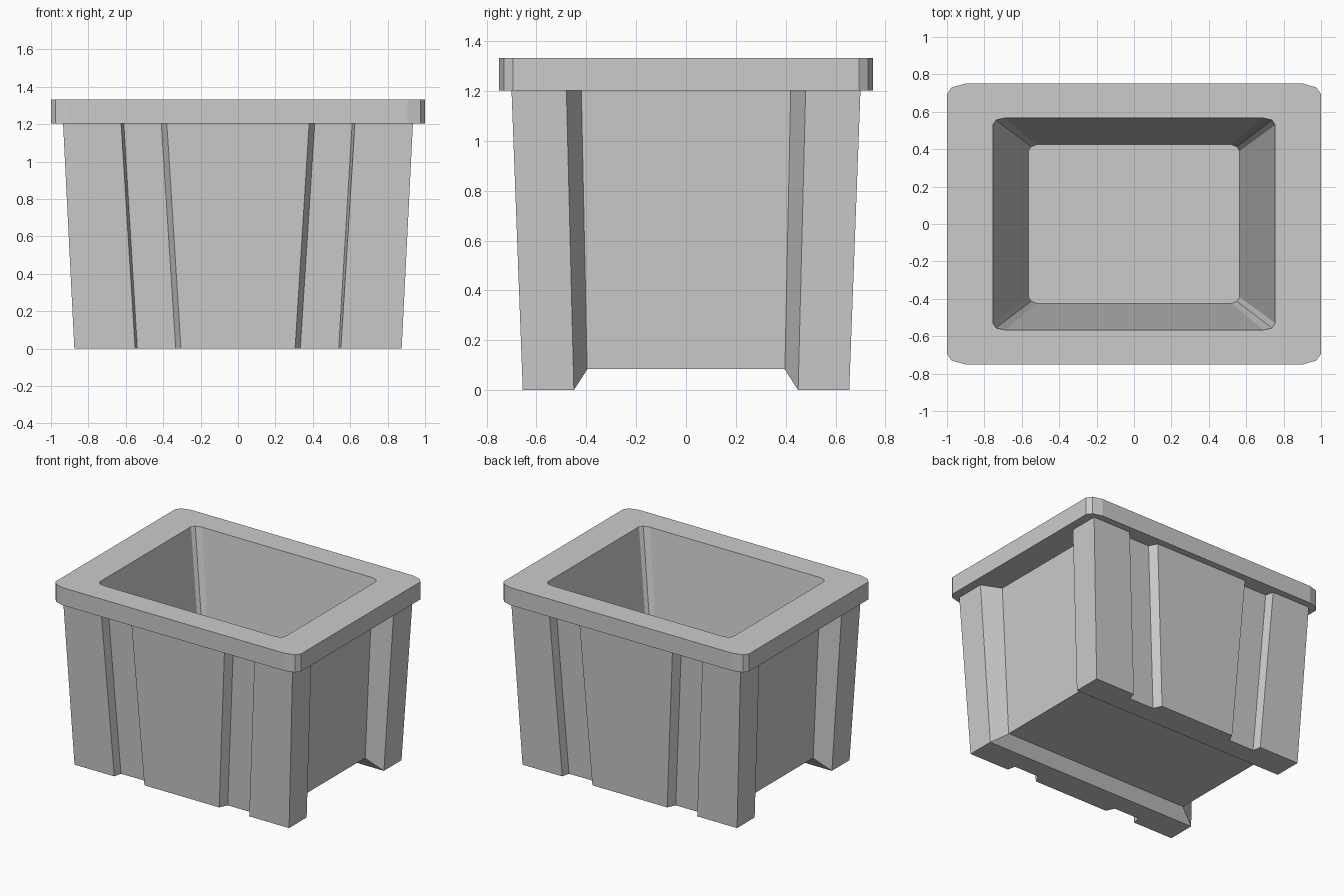
import bpy, bmesh

if "Cube" in bpy.data.objects:
    bpy.data.objects.remove(bpy.data.objects["Cube"])


def quad_mirror(pts):
    """Mirror a first-quadrant outline into a full closed loop."""
    a = list(pts)
    b = [(-x, y) for x, y in reversed(a)]
    c = [(-x, -y) for x, y in a]
    d = [(x, -y) for x, y in reversed(a)]
    return a + b + c + d


def loft(name, low, high):
    """Closed solid between two 3D loops with equal point counts."""
    bm = bmesh.new()
    lo = [bm.verts.new(p) for p in low]
    hi = [bm.verts.new(p) for p in high]
    n = len(lo)
    bm.faces.new(lo)
    bm.faces.new(hi)
    for i in range(n):
        j = (i + 1) % n
        bm.faces.new((lo[i], lo[j], hi[j], hi[i]))
    bmesh.ops.recalc_face_normals(bm, faces=bm.faces[:])
    me = bpy.data.meshes.new(name)
    bm.to_mesh(me)
    bm.free()
    ob = bpy.data.objects.new(name, me)
    bpy.context.collection.objects.link(ob)
    return ob


def level(pts, z):
    return [(x, y, z) for x, y in quad_mirror(pts)]


def combine(target, tool, operation):
    m = target.modifiers.new(operation, 'BOOLEAN')
    m.operation = operation
    m.solver = 'EXACT'
    m.object = tool
    tool.hide_render = True
    bpy.context.view_layer.objects.active = target
    bpy.ops.object.modifier_apply(modifier=m.name)
    bpy.data.objects.remove(tool)


# Tapered body: recessed ends, corner posts, grooves in front and back
foot = [(.757, .395), (.875, .45), (.875, .655), (.55, .655), (.538, .595),
        (.333, .595), (.305, .655)]
top = [(.795, .42), (.935, .48), (.935, .70), (.625, .70), (.61, .64),
       (.41, .64), (.38, .70)]
# carry the taper slightly into the rim so the solids overlap
k, z_top = 1.25 / 1.2, 1.25
top_in = [(a + (c - a) * k, b + (d - b) * k) for (a, b), (c, d) in zip(foot, top)]
tub = loft("tub", level(foot, 0), level(top_in, z_top))

# Channel under the floor, running the full length
slope = .055 / .085
prof = [(-.45 - .1 * slope, -.1), (-.395, .085), (.395, .085), (.45 + .1 * slope, -.1)]
channel = loft("channel_cutter", [(-1.2, y, z) for y, z in prof],
               [(1.2, y, z) for y, z in prof])
combine(tub, channel, 'DIFFERENCE')

# Overhanging rim with rounded corners
rim_pts = [(1, .695), (.975, .73), (.905, .75)]
rim = loft("rim", level(rim_pts, 1.203), level(rim_pts, 1.333))
combine(tub, rim, 'UNION')

# Tapered cavity
floor_z, rim_z, over_z = .22, 1.333, 1.45
low = [(.565, .39), (.55, .413), (.52, .424)]
high = [(.755, .53), (.738, .556), (.69, .567)]
k = (over_z - floor_z) / (rim_z - floor_z)
over = [(a + (c - a) * k, b + (d - b) * k) for (a, b), (c, d) in zip(low, high)]
cavity = loft("cavity_cutter", level(low, floor_z), level(over, over_z))
combine(tub, cavity, 'DIFFERENCE')
